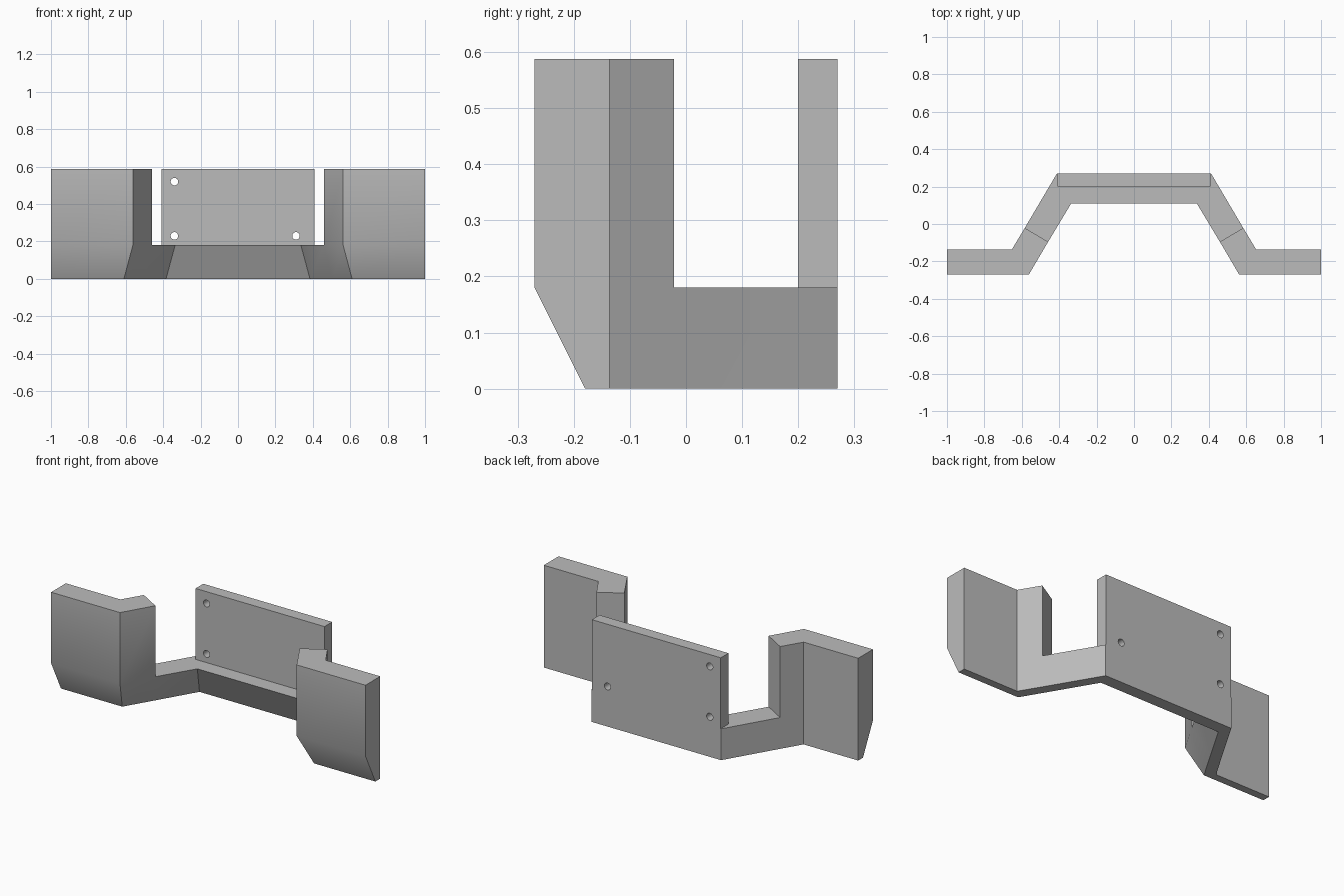
import bpy, bmesh
from math import pi
from mathutils import Vector

cube = bpy.data.objects.get("Cube")
if cube:
    bpy.data.objects.remove(cube, do_unlink=True)

SHELF, TOP = 0.18, 0.588

grey = bpy.data.materials.new("plain_grey")
grey.use_nodes = True
grey.diffuse_color = (0.5, 0.5, 0.5, 1)
grey.node_tree.nodes["Principled BSDF"].inputs["Base Color"].default_value = (0.5, 0.5, 0.5, 1)


def finish(name, bm):
    bmesh.ops.recalc_face_normals(bm, faces=bm.faces)
    mesh = bpy.data.meshes.new(name)
    bm.to_mesh(mesh)
    bm.free()
    mesh.materials.append(grey)
    obj = bpy.data.objects.new(name, mesh)
    bpy.context.collection.objects.link(obj)
    return obj


# Bracket frame: stations along the bent strip as (bottom front, front, back) in plan
half = [
    ((-1, -0.18), (-1, -0.27), (-1, -0.136)),
    ((-0.61, -0.18), (-0.562, -0.27), (-0.653, -0.136)),
    ((-0.506, -0.005), (-0.459, -0.095), (-0.584, -0.021)),
    ((-0.385, 0.20), (-0.336, 0.11), (-0.412, 0.27)),
]
stations = half + [tuple((-x, y) for x, y in s) for s in reversed(half)]
tall_segments = (0, 1, 5, 6)

bm = bmesh.new()
rings = []
for low, front, back in stations:
    ring = {"bf": (*low, 0), "bb": (*back, 0),
            "mf": (*front, SHELF), "mb": (*back, SHELF)}
    if front[1] < 0:
        ring["tf"], ring["tb"] = (*front, TOP), (*back, TOP)
    rings.append({k: bm.verts.new(co) for k, co in ring.items()})

for i, (a, b) in enumerate(zip(rings, rings[1:])):
    strips = [("bf", "bb"), ("bf", "mf"), ("bb", "mb")]
    if i in tall_segments:
        strips += [("mf", "tf"), ("mb", "tb"), ("tf", "tb")]
    else:
        strips.append(("mf", "mb"))
    for p, q in strips:
        bm.faces.new((a[p], b[p], b[q], a[q]))

# Outer ends and the walls where the tall wings stop
for ring in (rings[0], rings[-1]):
    bm.faces.new([ring[k] for k in ("bf", "bb", "mb", "tb", "tf", "mf")])
for ring in (rings[2], rings[5]):
    bm.faces.new([ring[k] for k in ("mf", "mb", "tb", "tf")])
frame = finish("bracket_frame", bm)

# Mounting plate standing on the back of the frame
bm = bmesh.new()
bmesh.ops.create_cube(bm, size=1)
for v in bm.verts:
    v.co = Vector((v.co.x * 0.82, v.co.y * 0.07 + 0.235,
                   v.co.z * (TOP - SHELF) + (TOP + SHELF) / 2))
plate = finish("mounting_plate", bm)

# Screw holes through the plate
bm = bmesh.new()
for x in (-0.34, 0.31):
    for z in (0.23, 0.52):
        made = bmesh.ops.create_cone(bm, cap_ends=True, segments=24,
                                     radius1=0.02, radius2=0.02, depth=0.3)
        for v in made["verts"]:
            v.co = Vector((v.co.x + x, v.co.z + 0.235, v.co.y + z))
cutter = finish("screw_hole_cutter", bm)
cutter.hide_render = True
cutter.hide_set(True)

holes = plate.modifiers.new("screw_holes", "BOOLEAN")
holes.operation = "DIFFERENCE"
holes.solver = "EXACT"
holes.object = cutter

# Bake the holes, then drop the cutter
bpy.context.view_layer.update()
baked = plate.evaluated_get(bpy.context.evaluated_depsgraph_get())
plate.data = bpy.data.meshes.new_from_object(baked)
plate.modifiers.clear()
bpy.data.objects.remove(cutter, do_unlink=True)

# Smooth shading with sharp corners
for obj in (frame, plate):
    bpy.ops.object.select_all(action="DESELECT")
    obj.select_set(True)
    bpy.context.view_layer.objects.active = obj
    bpy.ops.object.shade_smooth_by_angle(angle=pi / 6)
